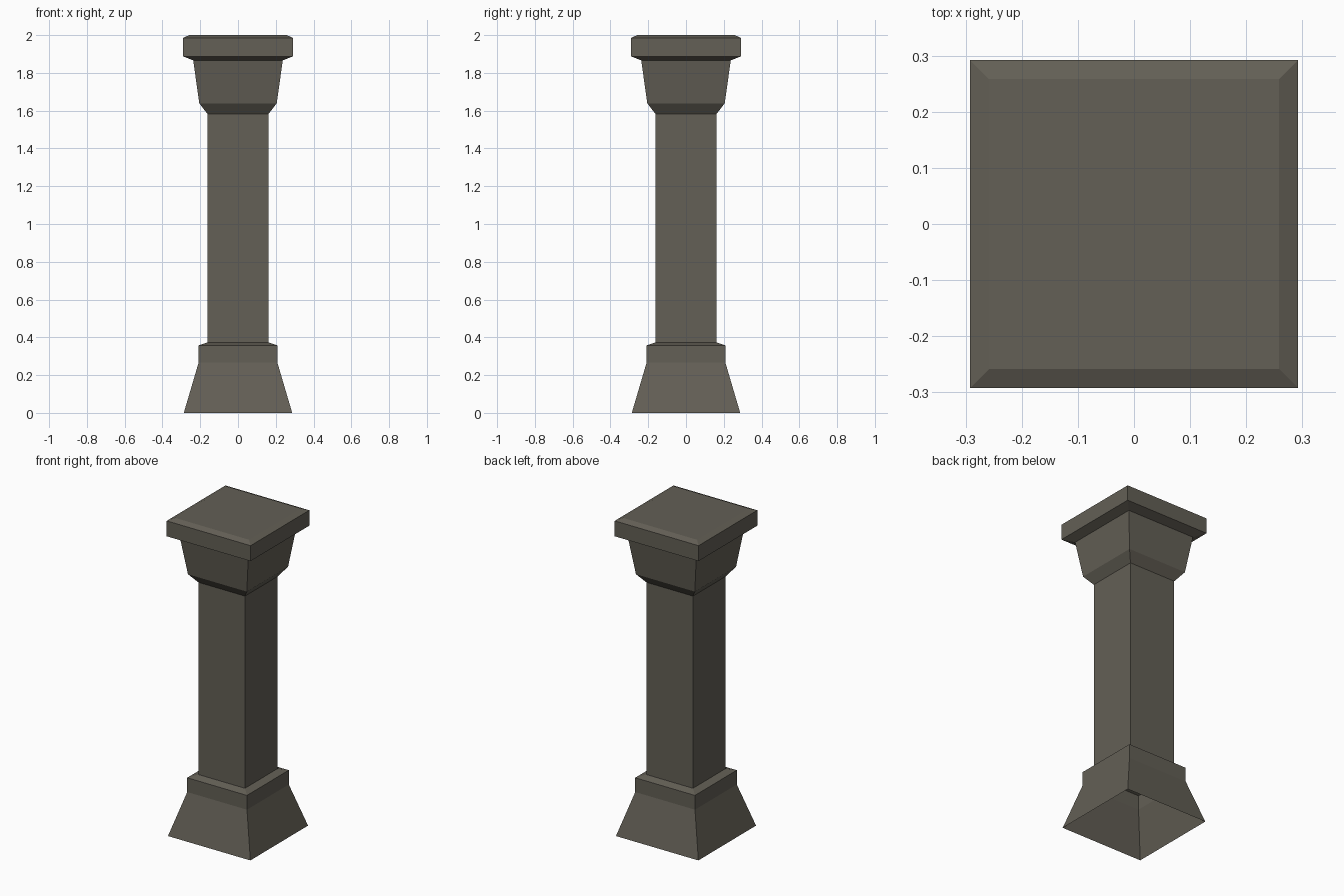
import bpy, bmesh

if "Cube" in bpy.data.objects:
    bpy.data.objects.remove(bpy.data.objects["Cube"])

stone = bpy.data.materials.new("dark_stone")
stone.diffuse_color = (0.125, 0.115, 0.092, 1)
stone.use_nodes = True
stone.node_tree.nodes["Principled BSDF"].inputs["Base Color"].default_value = stone.diffuse_color


def square_loft(name, profile, cap_top=False):
    """Stack square rings of (half width, height) and skin them."""
    bm = bmesh.new()
    rings = [[bm.verts.new((sx * h, sy * h, z))
              for sx, sy in ((-1, -1), (1, -1), (1, 1), (-1, 1))]
             for h, z in profile]
    for low, high in zip(rings, rings[1:]):
        for i in range(4):
            j = (i + 1) % 4
            bm.faces.new((low[i], low[j], high[j], high[i]))
    if cap_top:
        bm.faces.new(rings[-1])
    mesh = bpy.data.meshes.new(name)
    bm.to_mesh(mesh)
    bm.free()
    mesh.materials.append(stone)
    obj = bpy.data.objects.new(name, mesh)
    bpy.context.collection.objects.link(obj)
    return obj


# Flared plinth, open underneath, with a sloped ledge on top
square_loft("base", [(0.287, 0), (0.208, 0.268), (0.208, 0.358), (0.162, 0.373)])
# Straight square shaft
square_loft("shaft", [(0.162, 0.373), (0.162, 1.583)])
# Flaring capital
square_loft("capital", [(0.162, 1.583), (0.205, 1.639), (0.237, 1.866)])
# Top slab with chamfered edges
square_loft("top_slab", [(0.237, 1.866), (0.292, 1.888), (0.292, 1.985), (0.258, 2.0)],
            cap_top=True)
